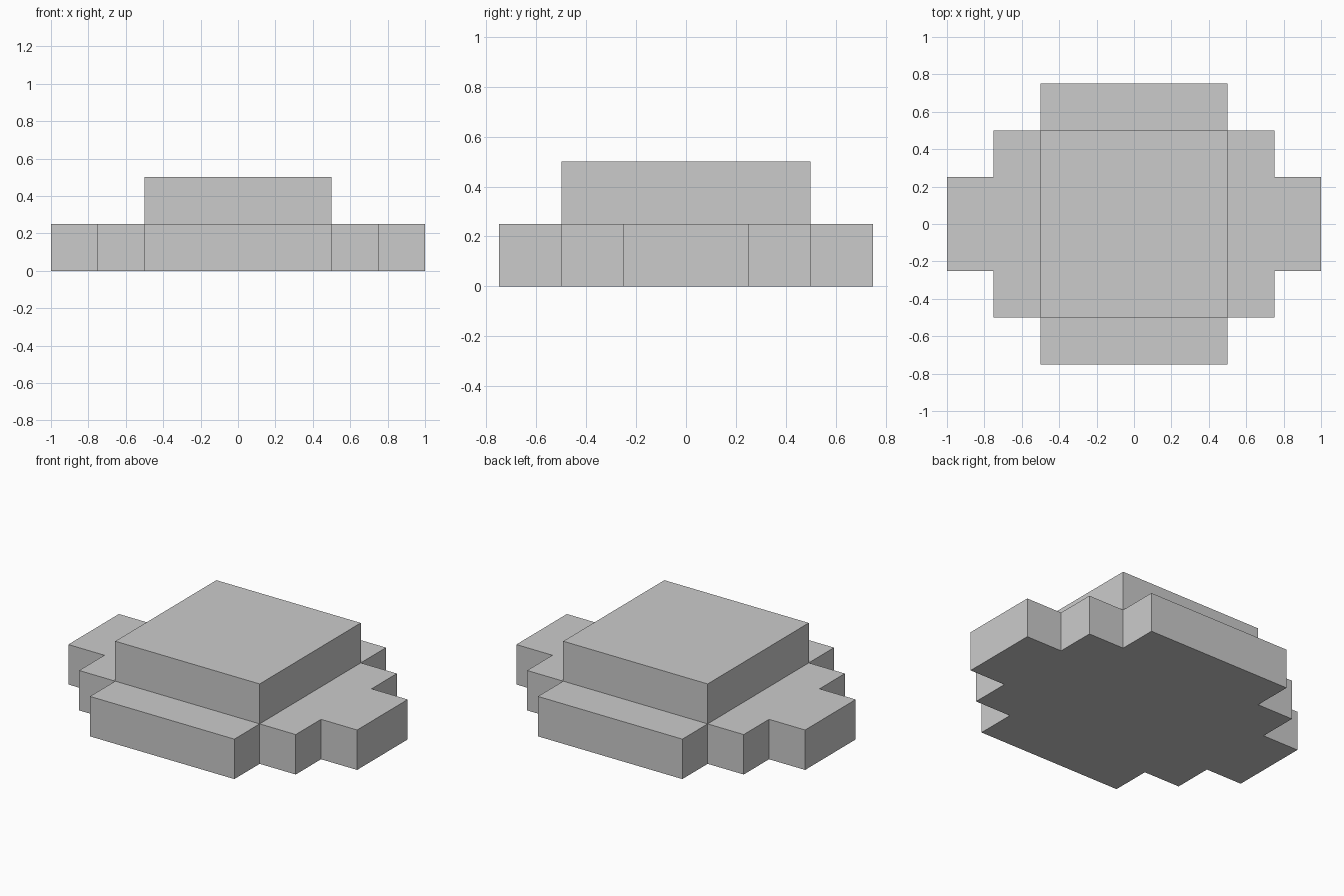
import bpy
import bmesh

if "Cube" in bpy.data.objects:
    bpy.data.objects.remove(bpy.data.objects["Cube"])


def extruded(name, outline, z0, z1):
    """Closed prism from a 2D outline."""
    bm = bmesh.new()
    face = bm.faces.new([bm.verts.new((x, y, z0)) for x, y in outline])
    ext = bmesh.ops.extrude_face_region(bm, geom=[face], use_keep_orig=True)
    top = [g for g in ext["geom"] if isinstance(g, bmesh.types.BMVert)]
    bmesh.ops.translate(bm, verts=top, vec=(0, 0, z1 - z0))
    bmesh.ops.recalc_face_normals(bm, faces=bm.faces)
    mesh = bpy.data.meshes.new(name)
    bm.to_mesh(mesh)
    bm.free()
    obj = bpy.data.objects.new(name, mesh)
    bpy.context.collection.objects.link(obj)
    return obj


def mirrored(quarter):
    """Full counter-clockwise outline from its +x +y quarter."""
    half = quarter + [(-x, y) for x, y in reversed(quarter)]
    return half + [(-x, -y) for x, y in half]


# Stepped base plate
steps = [(1.0, 0.25), (0.75, 0.25), (0.75, 0.5), (0.5, 0.5), (0.5, 0.75)]
extruded("stepped_base", mirrored(steps), 0.0, 0.25)

# Raised square block
extruded("top_block", mirrored([(0.5, 0.5)]), 0.25, 0.5)
